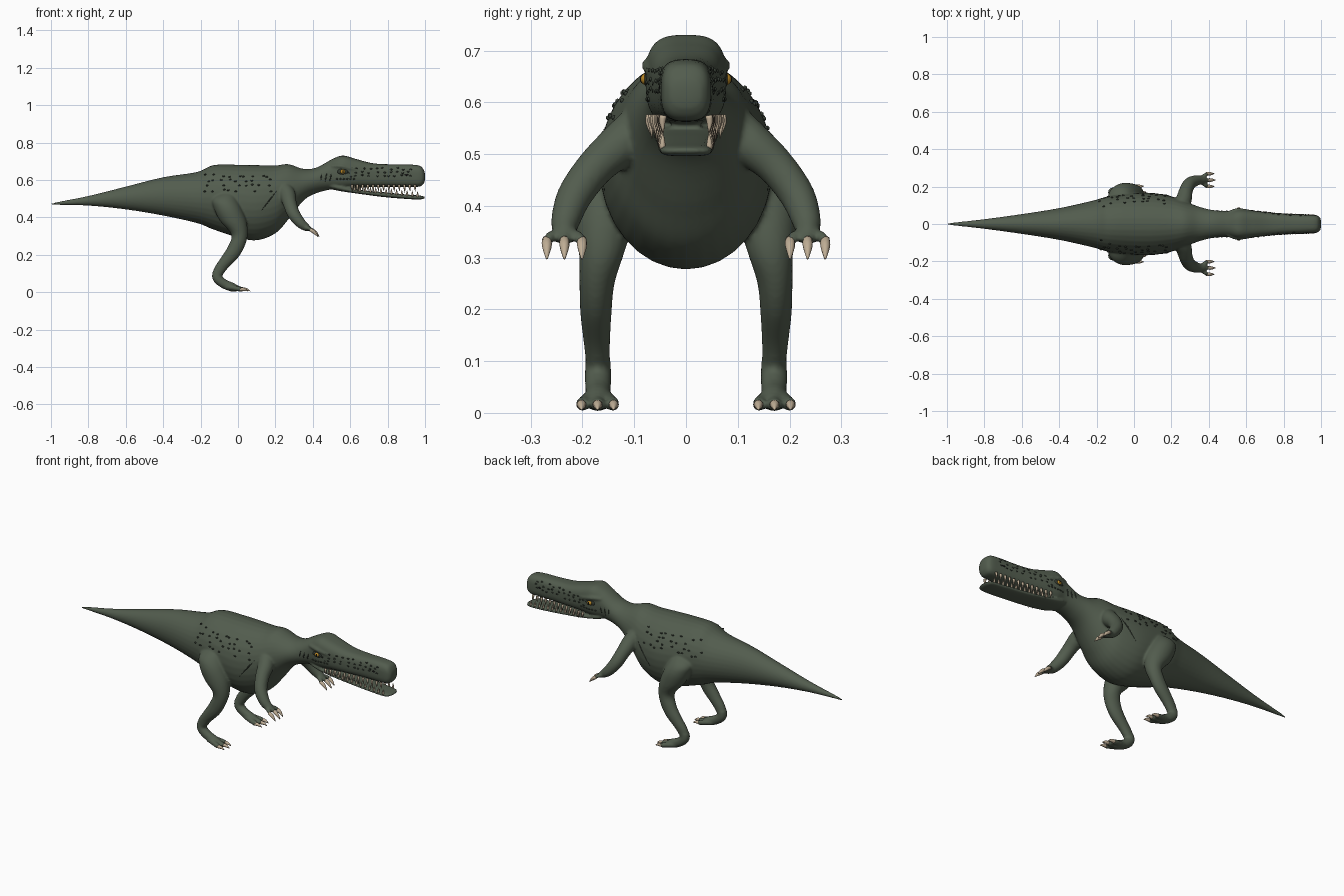
import bpy, bmesh, math, random
from mathutils import Vector, Matrix

if "Cube" in bpy.data.objects:
    bpy.data.objects.remove(bpy.data.objects["Cube"])
random.seed(4)


def material(name, rgb):
    m = bpy.data.materials.new(name)
    m.use_nodes = True
    m.diffuse_color = (*rgb, 1)
    bsdf = m.node_tree.nodes["Principled BSDF"]
    bsdf.inputs["Base Color"].default_value = (*rgb, 1)
    bsdf.inputs["Roughness"].default_value = 0.7
    return m


SKIN = material("grey green skin", (0.085, 0.108, 0.076))
DARK = material("dark green scale", (0.035, 0.045, 0.033))
BONE = material("tan claw", (0.52, 0.42, 0.30))
AMBER = material("amber eye", (0.50, 0.25, 0.02))
BLACK = material("black pupil", (0.008, 0.008, 0.008))


def resample(points, steps):
    """Catmull-Rom through tuples of numbers."""
    pts = [Vector(p) for p in points]
    pts = [2 * pts[0] - pts[1]] + pts + [2 * pts[-1] - pts[-2]]
    out = []
    for a, b, c, d in zip(pts, pts[1:], pts[2:], pts[3:]):
        for i in range(steps):
            t = i / steps
            out.append(0.5 * (2 * b + (c - a) * t + (2 * a - 5 * b + 4 * c - d) * t * t
                              + (3 * b - a - 3 * c + d) * t ** 3))
    return out + [pts[-2]]


def skin_rings(bm, rings):
    loops = [[bm.verts.new(p) for p in ring] for ring in rings]
    n = len(loops[0])
    for a, b in zip(loops, loops[1:]):
        for i in range(n):
            bm.faces.new((a[i], a[(i + 1) % n], b[(i + 1) % n], b[i]))
    bm.faces.new(loops[0][::-1])
    bm.faces.new(loops[-1])


def ring(centre, u, v, power=2, n=32):
    pts = []
    for i in range(n):
        c, s = math.cos(math.tau * i / n), math.sin(math.tau * i / n)
        pts.append(centre + u * math.copysign(abs(c) ** (2 / power), c)
                   + v * math.copysign(abs(s) ** (2 / power), s))
    return pts


def loft_x(bm, stations, steps=6):
    """Stations are x, top, bottom, half width, squareness."""
    path = resample(stations, steps)
    skin_rings(bm, [ring(Vector((x, 0, (t + b) / 2)), Vector((0, max(w, .001), 0)),
                         Vector((0, 0, max((t - b) / 2, .001))), p) for x, t, b, w, p in path])
    return path


def tube(bm, points, steps=5, n=16):
    """Points are x, y, z, radius."""
    path = resample(points, steps)
    rings = []
    for i, p in enumerate(path):
        d = (path[min(i + 1, len(path) - 1)] - path[max(i - 1, 0)]).xyz.normalized()
        u = d.cross(Vector((0, 1, 0.2))).normalized()
        v = d.cross(u)
        r = max(p[3], .0005)
        rings.append(ring(p.xyz, u * r, v * r, 2, n))
    skin_rings(bm, rings)


def blob(bm, centre, size, subdivisions=2):
    m = Matrix.Translation(centre) @ Matrix.Diagonal((*size, 1))
    bmesh.ops.create_icosphere(bm, subdivisions=subdivisions, radius=1, matrix=m)


def finish(bm, name, mat, remesh=False):
    bmesh.ops.recalc_face_normals(bm, faces=bm.faces)
    me = bpy.data.meshes.new(name)
    bm.to_mesh(me)
    bm.free()
    ob = bpy.data.objects.new(name, me)
    bpy.context.collection.objects.link(ob)
    me.materials.append(mat)
    me.polygons.foreach_set("use_smooth", [True] * len(me.polygons))
    if remesh:
        r = ob.modifiers.new("blend", "REMESH")
        r.mode = "VOXEL"
        r.voxel_size = 0.006
        r.use_smooth_shade = True
        s = ob.modifiers.new("soften", "SMOOTH")
        s.factor = 0.5
        s.iterations = 4
    return ob


# Body, neck, head and upper jaw
skin = bmesh.new()
body = loft_x(skin, [
    (-1, .477, .468, .004, 2), (-.8, .515, .463, .026, 2), (-.6, .565, .443, .053, 2),
    (-.4, .615, .41, .085, 2), (-.22, .643, .37, .125, 2), (-.13, .68, .335, .15, 2),
    (0, .682, .293, .165, 2), (.1, .68, .278, .166, 2), (.2, .678, .315, .148, 2),
    (.27, .685, .39, .122, 2), (.35, .66, .49, .092, 2), (.42, .667, .53, .075, 2),
    (.5, .71, .55, .07, 2.4), (.56, .731, .555, .078, 3), (.63, .713, .56, .072, 3),
    (.72, .69, .562, .062, 3), (.82, .684, .564, .054, 3), (.92, .683, .563, .05, 3),
    (.975, .675, .566, .046, 3), (.995, .65, .585, .033, 2.6), (1.0, .63, .605, .015, 2)])

# Lower jaw
jaw = loft_x(skin, [
    (.46, .60, .56, .045, 2), (.54, .575, .542, .064, 2.5), (.65, .548, .526, .063, 3),
    (.78, .535, .509, .057, 3), (.9, .523, .499, .054, 3), (.97, .517, .496, .05, 3),
    (.992, .513, .500, .036, 2.5), (1.0, .51, .504, .015, 2)])

claws = bmesh.new()
for side in (-1, 1):
    # Brow ridges
    tube(skin, [(.5, side * .06, .675, .008), (.55, side * .074, .674, .011),
                (.6, side * .071, .662, .009), (.66, side * .062, .655, .004)])
    # Thigh and shin: z, x centre, x radius, y centre, y radius
    leg = resample([(.55, -.05, .03, .10, .03), (.5, -.07, .065, .135, .06),
                    (.45, -.055, .074, .15, .068), (.38, -.025, .07, .158, .06),
                    (.31, .008, .044, .163, .044), (.25, -.007, .044, .172, .034),
                    (.19, -.042, .046, .174, .03), (.13, -.09, .037, .172, .025),
                    (.085, -.112, .024, .17, .022)], 5)
    skin_rings(skin, [ring(Vector((x, side * y, z)), Vector((rx, 0, 0)), Vector((0, ry, 0)))
                      for z, x, rx, y, ry in leg])
    # Foot and toes
    tube(skin, [(-.113, side * .17, .11, .024), (-.11, side * .17, .075, .026),
                (-.075, side * .17, .045, .025), (-.03, side * .17, .027, .024),
                (.0, side * .17, .02, .015)])
    for spread in (-1, 0, 1):
        y, reach = .171 + spread * .031, .03 - abs(spread) * .012
        tube(skin, [(-.06, side * (.17 + spread * .01), .03, .016),
                    (-.015, side * (.17 + spread * .024), .022, .014),
                    (reach, side * y, .015, .013)])
        tube(claws, [(reach - .008, side * y, .016, .010), (reach + .015, side * y, .015, .008),
                     (reach + .036, side * y, .006, .001)], 3, 10)
    # Arm
    tube(skin, [(.24, side * .08, .56, .045), (.265, side * .125, .52, .043),
                (.277, side * .175, .475, .037), (.297, side * .215, .42, .034),
                (.335, side * .233, .37, .028), (.37, side * .235, .343, .02)])
    blob(skin, (.368, side * .235, .342), (.024, .027, .016))
    # Fingers and hand claws
    for spread in (-1, 0, 1):
        y, reach = .235 + spread * .034, .4 - abs(spread) * .006
        tube(skin, [(.355, side * (.235 + spread * .008), .345, .012),
                    (.38, side * (.235 + spread * .026), .341, .011),
                    (reach, side * y, .33, .010)])
        tube(claws, [(reach - .008, side * y, .335, .009), (reach + .012, side * y, .322, .0095),
                     (reach + .034, side * y, .298, .002)], 3, 10)
finish(skin, "body", SKIN, True)
finish(claws, "claws", BONE)


def station(path, x):
    return min(path, key=lambda s: abs(s[0] - x))


def flank(x, z):
    """Half width of the body at a place and height."""
    _, t, b, w, p = station(body, x)
    h = min(abs(z - (t + b) / 2) / ((t - b) / 2), .98)
    return w * (1 - h ** p) ** (1 / p)


# Teeth along both jaws
teeth = bmesh.new()
for side in (-1, 1):
    for i in range(13):
        x = .61 + i * .028
        size = .032 if i % 3 == 1 else .022
        y = side * (station(body, x)[3] - .005)
        tube(teeth, [(x, y, .575, .007), (x, y * 1.04, .562, .006),
                     (x + .002, y, .562 - size, .0006)], 2, 8)
        x += .014
        low = station(jaw, x)
        y = side * (low[3] - .006)
        tube(teeth, [(x, y, low[1] - .008, .006), (x, y, low[1] + .006, .005),
                     (x, y * .98, low[1] + .023, .0006)], 2, 8)
finish(teeth, "teeth", BONE)

# Eyes, pupils and eye rims
eyes, pupils, marks = bmesh.new(), bmesh.new(), bmesh.new()
for side in (-1, 1):
    y = flank(.56, .645)
    blob(marks, (.56, side * (y - .003), .645), (.03, .006, .017))
    blob(eyes, (.56, side * (y - .001), .645), (.014, .011, .0115), 3)
    blob(pupils, (.562, side * (y + .007), .645), (.004, .004, .008))
    # Nostril
    blob(pupils, (.9, side * (flank(.9, .628) - .001), .628), (.011, .003, .006))
    # Back and snout scales
    for row in range(4):
        for i in range(9):
            x = -.17 + i * .042 + random.uniform(-.014, .014)
            z = .545 + row * .026 + random.uniform(-.007, .007)
            if random.random() < .8:
                blob(marks, (x, side * flank(x, z), z), (.008, .005, .005), 1)
    for row in range(3):
        for i in range(10):
            x = .6 + i * .035 + random.uniform(-.01, .01)
            z = .622 + row * .019 + random.uniform(-.005, .005)
            blob(marks, (x, side * (flank(x, z) - .001), z), (.008, .004, .005), 1)
    # Cheek bumps
    for i in range(6):
        x = .53 + i * .018
        blob(marks, (x, side * (flank(x, .606) - .001), .606), (.007, .004, .005), 1)
    # Flank fold and neck creases
    for x0, z0, x1, z1 in ((.12, .43, .205, .54), (.44, .59, .45, .64),
                           (.465, .59, .475, .64), (.49, .59, .5, .64)):
        crease = []
        for k in range(7):
            x, z = x0 + (x1 - x0) * k / 6, z0 + (z1 - z0) * k / 6
            crease.append((x, side * (flank(x, z) - .001), z, .0035 * math.sin(math.pi * k / 6)))
        tube(marks, crease, 2, 8)
finish(eyes, "eyes", AMBER)
finish(pupils, "pupils_and_nostrils", BLACK)
finish(marks, "scales_and_creases", DARK)
